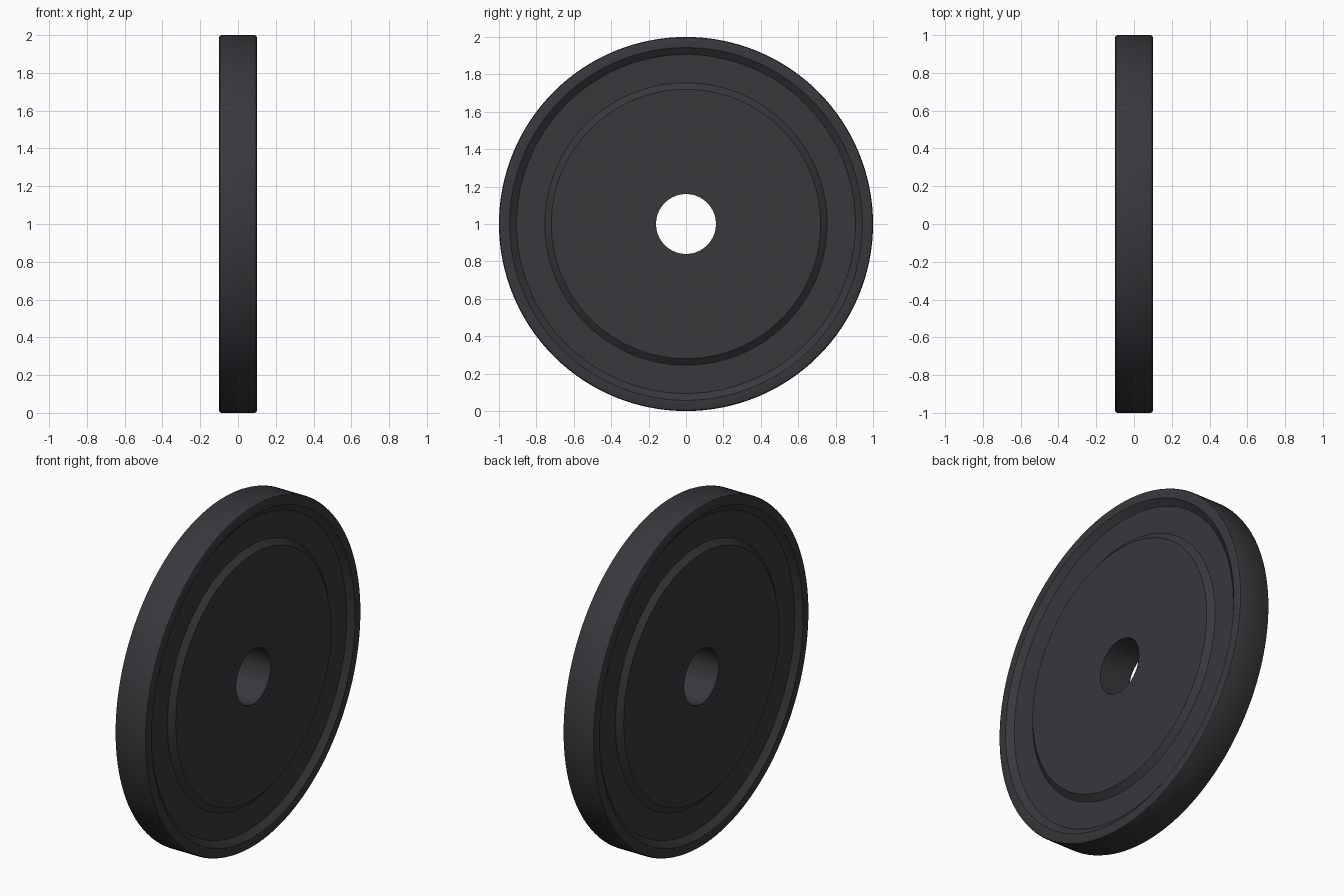
import bpy, bmesh, math

if "Cube" in bpy.data.objects:
    bpy.data.objects.remove(bpy.data.objects["Cube"])

SEGMENTS = 128

# Dark rubber colour
rubber = bpy.data.materials.new("dark_rubber")
rubber.diffuse_color = (0.04, 0.04, 0.046, 1)
rubber.use_nodes = True
rubber.node_tree.nodes["Principled BSDF"].inputs["Base Color"].default_value = rubber.diffuse_color

# Half cross-section as (radius, x): bore, hub, recessed ring, raised rim, rounded tread edge
half = [(0.16, 0.10), (0.72, 0.10), (0.755, 0.071), (0.906, 0.071),
        (0.943, 0.10), (0.988, 0.10), (0.9965, 0.0965), (1.0, 0.088)]
profile = half + [(r, -x) for r, x in reversed(half)]

# Spin the closed cross-section around the x axis
bm = bmesh.new()
rings = []
for i in range(SEGMENTS):
    a = 2 * math.pi * i / SEGMENTS
    rings.append([bm.verts.new((x, r * math.cos(a), 1 + r * math.sin(a))) for r, x in profile])
n = len(profile)
for i in range(SEGMENTS):
    a, b = rings[i], rings[(i + 1) % SEGMENTS]
    for j in range(n):
        k = (j + 1) % n
        bm.faces.new((a[j], a[k], b[k], b[j]))
bmesh.ops.recalc_face_normals(bm, faces=bm.faces)

mesh = bpy.data.meshes.new("weight_plate")
bm.to_mesh(mesh)
bm.free()
mesh.materials.append(rubber)
plate = bpy.data.objects.new("weight_plate", mesh)
bpy.context.collection.objects.link(plate)

# Smooth round surfaces, crisp profile edges
bpy.context.view_layer.objects.active = plate
plate.select_set(True)
bpy.ops.object.shade_smooth_by_angle(angle=math.radians(30))
